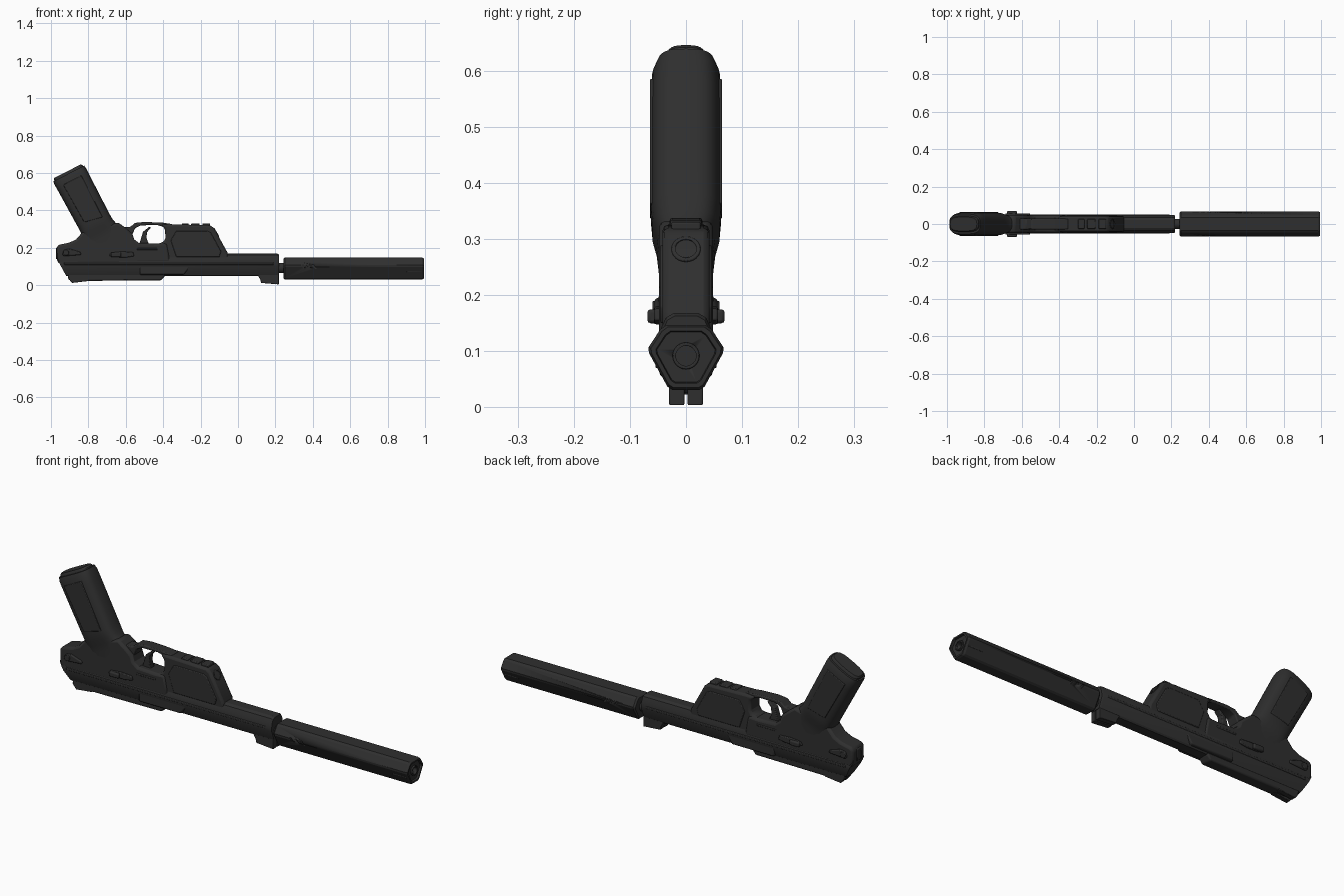
import bpy, bmesh, math
from mathutils import Vector, Matrix

dark = bpy.data.materials.new("dark_grey")
dark.diffuse_color = (0.028, 0.028, 0.028, 1)


def finish(name, bm, bevel=0.0, segs=2, angle=30):
    bmesh.ops.recalc_face_normals(bm, faces=bm.faces)
    me = bpy.data.meshes.new(name)
    bm.to_mesh(me)
    bm.free()
    ob = bpy.data.objects.new(name, me)
    bpy.context.collection.objects.link(ob)
    me.materials.append(dark)
    bpy.ops.object.select_all(action='DESELECT')
    ob.select_set(True)
    bpy.context.view_layer.objects.active = ob
    bpy.ops.object.shade_smooth_by_angle(angle=math.radians(angle))
    if bevel:
        m = ob.modifiers.new("bevel", 'BEVEL')
        m.width, m.segments, m.limit_method = bevel, segs, 'ANGLE'
        m.angle_limit = math.radians(35)
    return ob


def loft(name, rings, bevel=0.0, **kw):
    """Skin a list of equal-length point rings and cap both ends."""
    bm = bmesh.new()
    vs = [[bm.verts.new(p) for p in r] for r in rings]
    n = len(vs[0])
    for a, b in zip(vs, vs[1:]):
        for i in range(n):
            bm.faces.new((a[i], a[(i + 1) % n], b[(i + 1) % n], b[i]))
    bm.faces.new(vs[0])
    bm.faces.new(vs[-1])
    return finish(name, bm, bevel, **kw)


def prism(name, pts, y0, y1, bevel=0.0, **kw):
    """Extrude an x-z side profile across y."""
    return loft(name, [[(x, y, z) for x, z in pts] for y in (y0, y1)], bevel, **kw)


def box(x0, x1, z0, z1):
    return [(x0, z0), (x1, z0), (x1, z1), (x0, z1)]


def rod(name, c, axis, r, length, bevel=0.0, n=24):
    bm = bmesh.new()
    q = Vector(axis).to_track_quat('Z', 'Y').to_matrix().to_4x4()
    bmesh.ops.create_cone(bm, cap_ends=True, segments=n, radius1=r, radius2=r,
                          depth=length, matrix=Matrix.Translation(c) @ q)
    return finish(name, bm, bevel)


def cut(ob, cutter):
    cutter.hide_render = True
    cutter.hide_set(True)
    cutter.display_type = 'WIRE'
    m = ob.modifiers.new("cut", 'BOOLEAN')
    m.operation, m.object, m.solver = 'DIFFERENCE', cutter, 'EXACT'


def mirror_section(half):
    return half + [(-y, z) for y, z in reversed(half)]


# --- suppressor: six-sided tube with stepped face, bore and angled grooves
sec = mirror_section([(0.035, 0.147), (0.046, 0.139), (0.067, 0.107), (0.066, 0.097),
                      (0.033, 0.037), (0.024, 0.031)])


def sup(x, s):
    return [(x, y * s, 0.092 + (z - 0.092) * s) for y, z in sec]


tube = loft("suppressor", [sup(0.242, 0.9), sup(0.25, 1), sup(0.985, 1), sup(0.995, 0.93),
                           sup(0.995, 0.80), sup(0.985, 0.77)], angle=20)
cut(tube, rod("bore_cutter", (0.97, 0, 0.092), (1, 0, 0), 0.018, 0.2))
for s in (-1, 1):
    for i in range(3):
        x = 0.335 + i * 0.03
        cut(tube, prism("groove_cutter", [(x, 0.11), (x + 0.01, 0.11), (x + 0.062, 0.035),
                                          (x + 0.052, 0.035)],
                        s * (0.060 - 0), s * 0.08))
    prism("muzzle_panel", [(0.90, 0.07), (0.985, 0.07), (0.985, 0.122), (0.945, 0.122)],
          s * 0.03, s * 0.0545, 0.003)
ring = rod("muzzle_ring", (0.985, 0, 0.092), (1, 0, 0), 0.024, 0.016, 0.002)
cut(ring, bpy.data.objects["bore_cutter"])
rod("barrel_neck", (0.22, 0, 0.092), (1, 0, 0), 0.027, 0.09)

# --- slide and barrel housing
body = mirror_section([(0.022, 0.168), (0.036, 0.16), (0.045, 0.14), (0.049, 0.118),
                       (0.049, 0.102), (0.031, 0.055), (0.024, 0.049)])


def rear_x(z):
    return -0.968 + max(0, 0.14 - z) * 0.55


loft("slide", [[(rear_x(z), y, z) for y, z in body]] +
     [[(x, y * s, 0.105 + (z - 0.105) * s) for y, z in body]
      for x, s in ((0.21, 1), (0.22, 0.92))], angle=25)
prism("slide_top_rib", [(-0.915, 0.07), (-0.905, 0.027), (-0.80, 0.023), (-0.41, 0.026),
                        (-0.39, 0.05), (-0.39, 0.07)], -0.03, 0.03, 0.007)
prism("ejection_block", [(-0.525, 0.11), (-0.525, 0.055), (-0.29, 0.055), (-0.25, 0.11)],
      -0.047, 0.047, 0.006)
for s in (-1, 1):
    prism("slide_side_rail", box(-0.93, 0.19, 0.108, 0.121), s * 0.03, s * 0.051, 0.003)
    prism("front_sight", [(0.105, 0.055), (0.12, 0.028), (0.123, 0.012), (0.218, 0.004),
                          (0.218, 0.06)], s * 0.003, s * 0.03, 0.002)
    prism("rear_sight", [(-0.91, 0.04), (-0.888, 0.012), (-0.80, 0.022), (-0.79, 0.04)],
          s * 0.006, s * 0.03, 0.002)

# --- frame with the concave trigger opening
prism("rear_frame", [(-0.968, 0.135), (-0.97, 0.205), (-0.955, 0.216), (-0.90, 0.228),
                     (-0.865, 0.245), (-0.83, 0.285), (-0.64, 0.335), (-0.60, 0.305),
                     (-0.565, 0.275), (-0.555, 0.245), (-0.53, 0.226), (-0.43, 0.222),
                     (-0.38, 0.225), (-0.36, 0.12), (-0.96, 0.115)],
      -0.048, 0.048, 0.012)
prism("front_module", [(-0.42, 0.13), (-0.05, 0.13), (-0.055, 0.172), (-0.128, 0.305),
                       (-0.148, 0.32), (-0.37, 0.326), (-0.41, 0.322), (-0.39, 0.30),
                       (-0.388, 0.25), (-0.40, 0.23), (-0.43, 0.222)],
      -0.042, 0.042, 0.011)
prism("module_side_panel", [(-0.33, 0.15), (-0.10, 0.15), (-0.09, 0.18), (-0.145, 0.28),
                            (-0.165, 0.29), (-0.33, 0.29), (-0.36, 0.24)],
      -0.046, 0.046, 0.004)
for x0, x1 in ((-0.30, -0.265), (-0.25, -0.205), (-0.19, -0.15)):
    prism("rail_block", box(x0, x1, 0.30, 0.331), -0.026, 0.026, 0.004)

# --- lamp lens set into the slanted module face
n = Vector((0.857, 0, 0.514))
c = Vector((-0.119, 0, 0.28))
lens = rod("lens_ring", c, n, 0.026, 0.014, 0.002)
cut(lens, rod("lens_cutter", c + n * 0.012, n, 0.019, 0.02))

# --- trigger guard and trigger
prism("trigger_guard", [(-0.66, 0.30), (-0.62, 0.312), (-0.575, 0.312), (-0.55, 0.333),
                        (-0.50, 0.338), (-0.40, 0.334), (-0.35, 0.326), (-0.385, 0.29),
                        (-0.40, 0.312), (-0.43, 0.321), (-0.52, 0.32), (-0.55, 0.305),
                        (-0.565, 0.27), (-0.58, 0.25)], -0.029, 0.029, 0.005)
prism("trigger", [(-0.535, 0.20), (-0.52, 0.245), (-0.508, 0.285), (-0.475, 0.312),
                  (-0.465, 0.308), (-0.485, 0.285), (-0.49, 0.255), (-0.47, 0.20)],
      -0.016, 0.016, 0.004)

# --- grip: rounded sections stacked along the slanted axis
u, d = Vector((0.89, 0, 0.456)), Vector((-0.47, 0, 0.883))
base = Vector((-0.905, 0, 0.597))


def grip_ring(s, off, w, h, e=0.62, count=32):
    pts = []
    for i in range(count):
        a = 2 * math.pi * i / count
        ca, sa = math.cos(a), math.sin(a)
        p = base + d * s + u * (off + w * math.copysign(abs(ca) ** e, ca))
        p.y = h * math.copysign(abs(sa) ** e, sa)
        pts.append(p)
    return pts


loft("grip", [grip_ring(*r) for r in (
    (-0.45, 0, 0.125, 0.047), (-0.385, 0, 0.112, 0.049), (-0.35, 0, 0.098, 0.053),
    (-0.325, 0, 0.092, 0.060), (-0.29, 0, 0.091, 0.063), (-0.06, 0, 0.094, 0.063),
    (-0.02, 0, 0.095, 0.061), (0, 0, 0.093, 0.053))], angle=35)
loft("magazine_base", [grip_ring(*r) for r in (
    (-0.02, 0.0, 0.086, 0.045), (0.006, 0.0, 0.086, 0.042), (0.014, 0.0, 0.08, 0.037))])
for s in (-1, 1):
    # side grip panel outlined proud of the grip
    panel = [base + d * a + u * b for a, b in ((-0.04, -0.055), (-0.04, 0.055),
                                               (-0.29, 0.05), (-0.27, -0.05))]
    prism("grip_panel", [(p.x, p.z) for p in panel], s * 0.05, s * 0.0645, 0.003)
    # slide release, safety lever and pins
    prism("slide_release", [(-0.69, 0.158), (-0.66, 0.15), (-0.60, 0.148), (-0.555, 0.155),
                            (-0.56, 0.176), (-0.62, 0.18), (-0.68, 0.174)],
          s * 0.04, s * 0.057, 0.004)
    prism("release_tab", box(-0.68, -0.625, 0.150, 0.175), s * 0.05, s * 0.069, 0.006)
    prism("safety_lever", [(-0.94, 0.165), (-0.93, 0.155), (-0.84, 0.162), (-0.84, 0.176),
                           (-0.90, 0.195), (-0.93, 0.19)], s * 0.04, s * 0.056, 0.005)
    rod("safety_pivot", (-0.92, s * 0.05, 0.174), (0, 1, 0), 0.016, 0.02, 0.003)
    prism("frame_slot_trim", box(-0.54, -0.43, 0.188, 0.198), s * 0.04, s * 0.05, 0.003)

# --- hammer block at the back
prism("hammer", [(-0.973, 0.14), (-0.973, 0.20), (-0.95, 0.21), (-0.93, 0.14)],
      -0.018, 0.018, 0.004)
